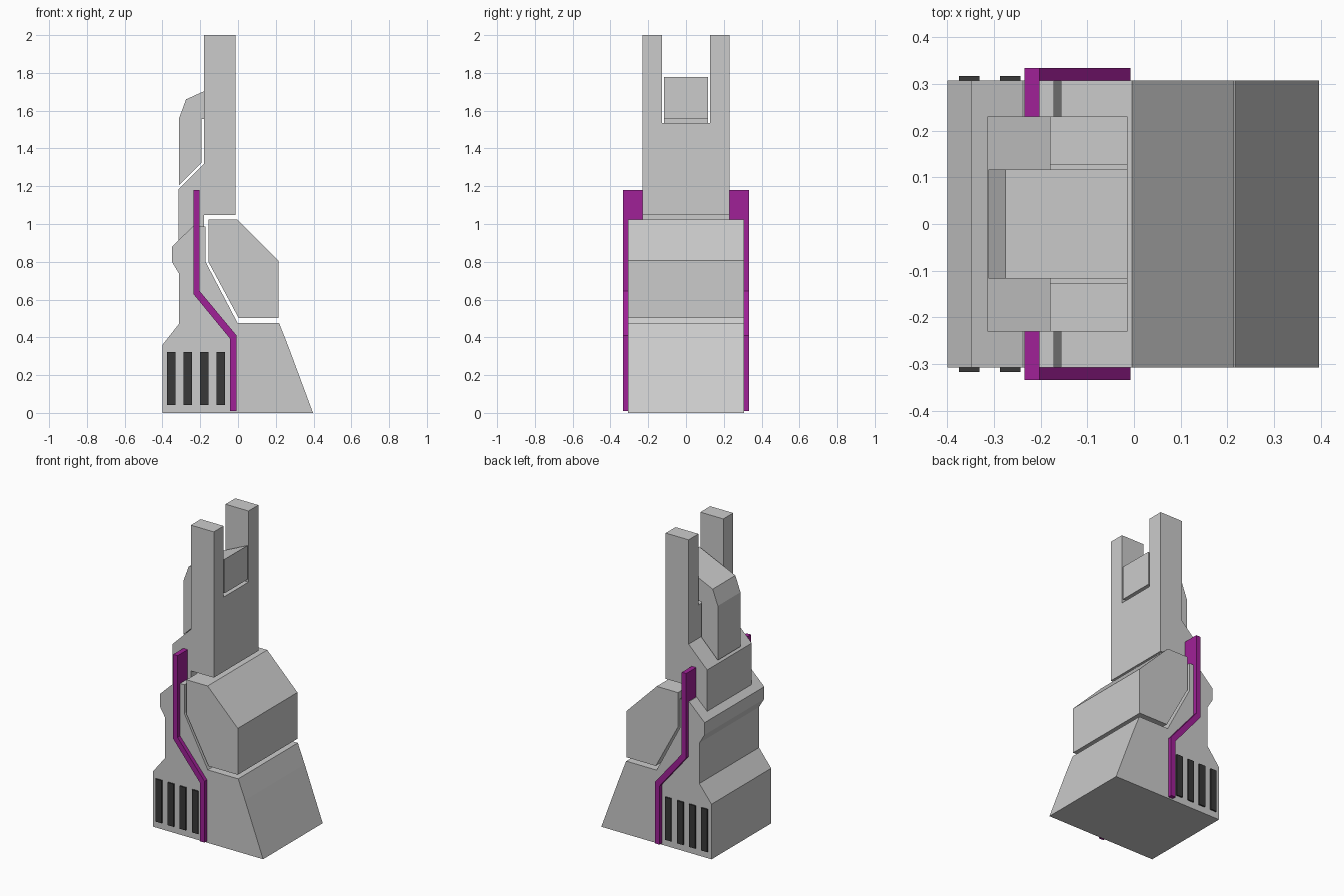
import bpy
import bmesh

if "Cube" in bpy.data.objects:
    bpy.data.objects.remove(bpy.data.objects["Cube"])


def material(name, colour):
    m = bpy.data.materials.new(name)
    m.diffuse_color = colour
    m.use_nodes = True
    m.node_tree.nodes["Principled BSDF"].inputs["Base Color"].default_value = m.diffuse_color
    return m


def extrude_profile(name, profile, y0, y1, mat=None):
    """Extrude an (x, z) outline from y0 to y1."""
    bm = bmesh.new()
    face = bm.faces.new([bm.verts.new((x, y0, z)) for x, z in profile])
    result = bmesh.ops.extrude_face_region(bm, geom=[face])
    verts = [v for v in result["geom"] if isinstance(v, bmesh.types.BMVert)]
    bmesh.ops.translate(bm, verts=verts, vec=(0, y1 - y0, 0))
    bmesh.ops.recalc_face_normals(bm, faces=bm.faces)
    mesh = bpy.data.meshes.new(name)
    bm.to_mesh(mesh)
    bm.free()
    obj = bpy.data.objects.new(name, mesh)
    bpy.context.collection.objects.link(obj)
    if mat:
        mesh.materials.append(mat)
    return obj


def rect(x0, x1, z0, z1):
    return [(x0, z0), (x1, z0), (x1, z1), (x0, z1)]


purple = material("purple", (0.35, 0.015, 0.31, 1))
dark = material("dark_grey", (0.04, 0.04, 0.04, 1))
HALF = 0.308

# Flared base with stepped back and sloping seat for the front block
extrude_profile("base_body", [
    (-0.4, 0), (0.397, 0), (0.267, 0.35), (0.217, 0.477), (-0.003, 0.477),
    (-0.172, 0.80), (-0.172, 0.988), (-0.238, 0.988), (-0.35, 0.88),
    (-0.35, 0.80), (-0.312, 0.737), (-0.312, 0.472), (-0.4, 0.36)],
    -HALF, HALF)

# Front block, separated from the base by a narrow gap
extrude_profile("front_block", [
    (0.003, 0.503), (0.214, 0.503), (0.214, 0.806), (-0.004, 1.025),
    (-0.157, 1.025), (-0.157, 0.80)], -HALF, HALF)

# Tower with rear shoulder, slotted at the top into two prongs
tower = extrude_profile("tower", [
    (-0.314, 0.84), (-0.18, 0.84), (-0.18, 1.047), (-0.014, 1.047),
    (-0.014, 2), (-0.18, 2), (-0.18, 1.318), (-0.314, 1.185)], -0.23, 0.23)
cutter = extrude_profile("slot_cutter", rect(-0.5, 0.3, 1.535, 2.2), -0.128, 0.128)
cutter.hide_render = True
cutter.hide_viewport = True
slot = tower.modifiers.new("slot", 'BOOLEAN')
slot.operation = 'DIFFERENCE'
slot.solver = 'EXACT'
slot.object = cutter

# Hooked insert sitting in the slot and hanging down the back
extrude_profile("slot_insert", [
    (-0.312, 1.205), (-0.194, 1.323), (-0.194, 1.556), (-0.014, 1.556),
    (-0.014, 1.778), (-0.275, 1.66), (-0.312, 1.56)], -0.117, 0.117)

# Bent side strips and vent slats on both sides
strip = [(-0.235, 1.18), (-0.203, 1.18), (-0.203, 0.645), (-0.008, 0.41),
         (-0.008, 0.01), (-0.042, 0.01), (-0.042, 0.393), (-0.235, 0.628)]
for side, label in ((-1, "front"), (1, "rear")):
    extrude_profile(f"side_strip_{label}", strip, side * 0.23, side * 0.334, purple)
    for i in range(4):
        x = -0.353 + i * 0.0875
        extrude_profile(f"vent_slat_{label}_{i + 1}",
                        rect(x - 0.022, x + 0.022, 0.043, 0.322),
                        side * 0.29, side * 0.317, dark)
